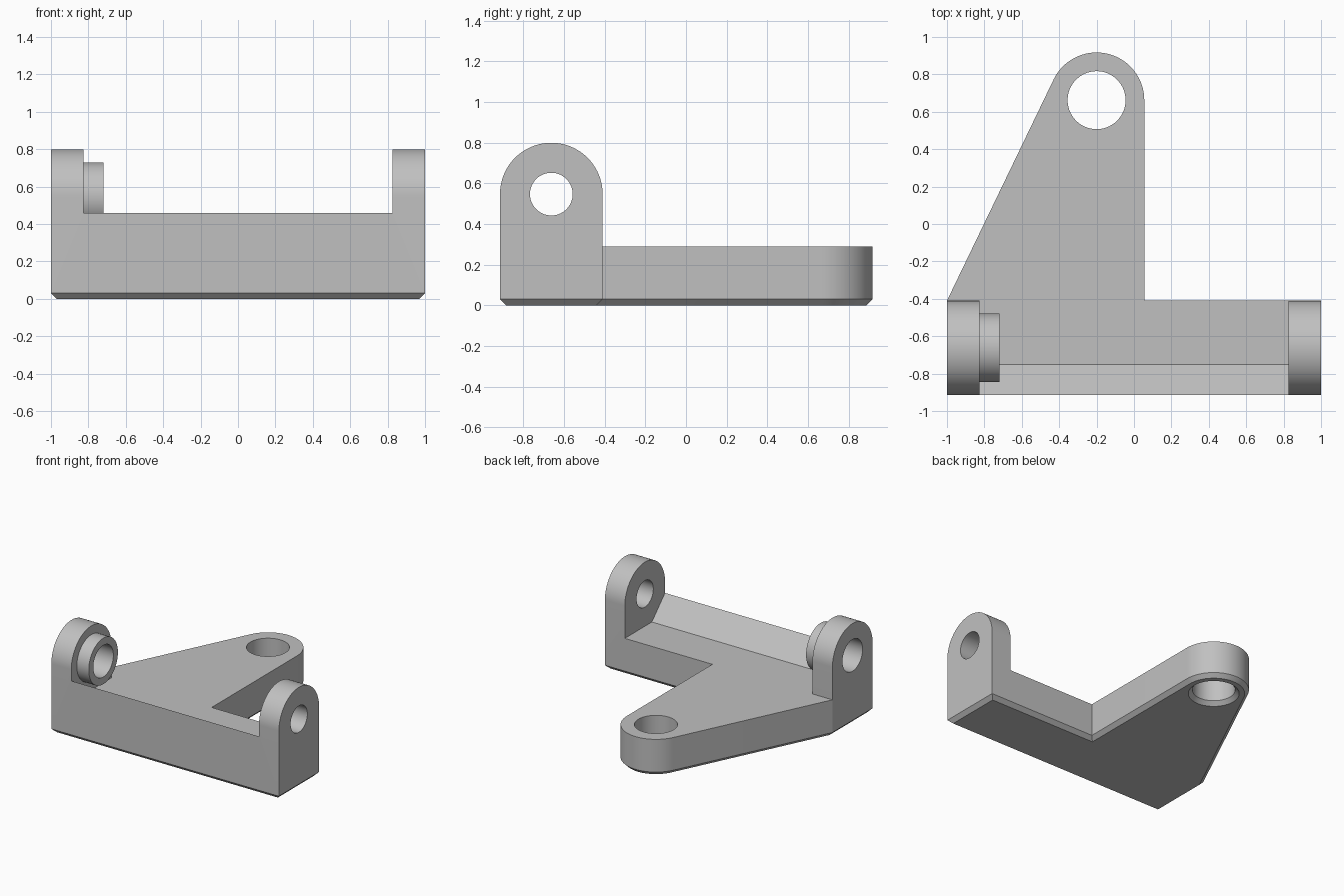
import bpy, bmesh
from math import atan2, acos, hypot, cos, sin, pi
from mathutils import Matrix, Vector

old = bpy.data.objects.get("Cube")
if old:
    bpy.data.objects.remove(old, do_unlink=True)

FRONT, BACK = -0.915, -0.41          # depth of the cross bar
PLATE, CHAMFER = 0.29, 0.03
LUG_Y, LUG_Z, LUG_R = (FRONT + BACK) / 2, 0.547, (BACK - FRONT) / 2
LUG_IN = 0.825                       # inner face of each lug
EYE_X, EYE_Y, EYE_R = -0.2, 0.662, 0.255

grey = bpy.data.materials.new("grey")
grey.use_nodes = True
grey.diffuse_color = (0.53, 0.53, 0.53, 1)
grey.node_tree.nodes["Principled BSDF"].inputs["Base Color"].default_value = grey.diffuse_color


def arc(cx, cy, r, a0, a1, n=48):
    return [(cx + r * cos(a0 + (a1 - a0) * i / n),
             cy + r * sin(a0 + (a1 - a0) * i / n)) for i in range(n + 1)]


def finish(name, bm):
    bmesh.ops.recalc_face_normals(bm, faces=bm.faces[:])
    mesh = bpy.data.meshes.new(name)
    bm.to_mesh(mesh)
    bm.free()
    mesh.materials.append(grey)
    ob = bpy.data.objects.new(name, mesh)
    bpy.context.collection.objects.link(ob)
    return ob


def prism(name, points, lift, depth, chamfer=0):
    """Extrude an outline; lift maps each 2D point to 3D."""
    bm = bmesh.new()
    base = bm.faces.new([bm.verts.new(lift(*p)) for p in points])
    rim = base.edges[:]
    new = bmesh.ops.extrude_face_region(bm, geom=[base], use_keep_orig=True)["geom"]
    bmesh.ops.translate(bm, vec=depth, verts=[v for v in new if isinstance(v, bmesh.types.BMVert)])
    bmesh.ops.recalc_face_normals(bm, faces=bm.faces[:])
    if chamfer:
        bmesh.ops.bevel(bm, geom=rim, offset=chamfer, segments=1, affect='EDGES')
    return finish(name, bm)


def cylinder(name, centre, r1, r2, length, along_x=False):
    bm = bmesh.new()
    turn = Matrix.Rotation(pi / 2, 4, 'Y') if along_x else Matrix()
    bmesh.ops.create_cone(bm, cap_ends=True, segments=96, radius1=r1, radius2=r2,
                          depth=length, matrix=Matrix.Translation(centre) @ turn)
    return finish(name, bm)


def combine(body, part, operation):
    part.hide_render = True
    mod = body.modifiers.new(part.name, 'BOOLEAN')
    mod.operation, mod.solver, mod.object = operation, 'EXACT', part
    bpy.context.view_layer.objects.active = body
    bpy.ops.object.modifier_apply(modifier=mod.name)
    bpy.data.objects.remove(part, do_unlink=True)


# Base plate: cross bar plus tapering arm, chamfered underneath
dx, dy = -1 - EYE_X, BACK - EYE_Y
tangent = atan2(dy, dx) + 2 * pi - acos(EYE_R / hypot(dx, dy))
outline = [(-1, FRONT), (1, FRONT), (1, BACK), (EYE_X + EYE_R, BACK)]
outline += arc(EYE_X, EYE_Y, EYE_R, 0, tangent) + [(-1, BACK)]
body = prism("bracket_body", outline, lambda x, y: (x, y, 0), Vector((0, 0, PLATE)), CHAMFER)

# Sloped ridge along the front
ridge = [(FRONT, 0.2), (-0.75, 0.2), (-0.75, PLATE), (FRONT, 0.458)]
combine(body, prism("front_ridge", ridge, lambda y, z: (-0.9, y, z), Vector((1.8, 0, 0))), 'UNION')

# Round-topped lugs at both ends
lug = [(FRONT, 0.2), (BACK, 0.2)] + arc(LUG_Y, LUG_Z, LUG_R, 0, pi)
for name, x, width in (("right_lug", -1, 1 - LUG_IN), ("left_lug", LUG_IN, 1 - LUG_IN)):
    combine(body, prism(name, lug, lambda y, z: (x, y, z), Vector((width, 0, 0))), 'UNION')

# Boss on the inside of the right lug
combine(body, cylinder("pivot_boss", (-0.81, LUG_Y, LUG_Z), 0.183, 0.183, 0.18, True), 'UNION')

# Holes through the lugs and the arm eye
combine(body, cylinder("right_bore", (-0.85, LUG_Y, LUG_Z), 0.126, 0.126, 0.5, True), 'DIFFERENCE')
combine(body, cylinder("left_bore", (0.9, LUG_Y, LUG_Z), 0.105, 0.105, 0.5, True), 'DIFFERENCE')
combine(body, cylinder("eye_bore", (EYE_X, EYE_Y, 0.2), 0.155, 0.155, 0.8), 'DIFFERENCE')
combine(body, cylinder("eye_chamfer", (EYE_X, EYE_Y, 0), 0.155 + 2 * CHAMFER, 0.155, 2 * CHAMFER), 'DIFFERENCE')

# Merge coplanar faces left by the joins, then shade
bm = bmesh.new()
bm.from_mesh(body.data)
bmesh.ops.remove_doubles(bm, verts=bm.verts[:], dist=0.0001)
bmesh.ops.dissolve_limit(bm, angle_limit=0.005, verts=bm.verts[:], edges=bm.edges[:])
bm.to_mesh(body.data)
bm.free()
bpy.ops.object.select_all(action='DESELECT')
body.select_set(True)
bpy.context.view_layer.objects.active = body
bpy.ops.object.shade_smooth_by_angle(angle=0.35)
